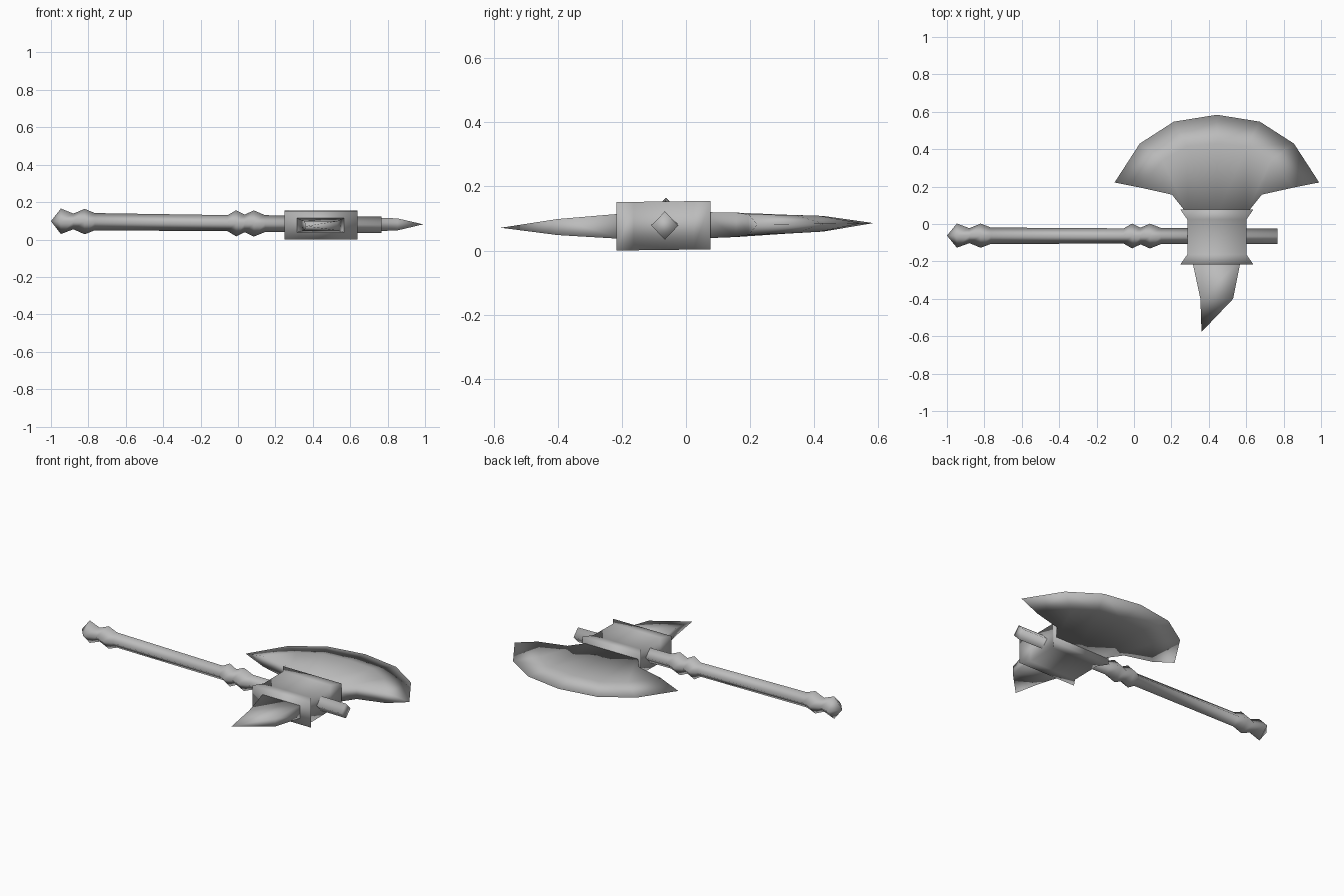
import bpy, bmesh, math

cube = bpy.data.objects.get("Cube")
if cube:
    bpy.data.objects.remove(cube, do_unlink=True)

steel = bpy.data.materials.new("plain grey")
steel.use_nodes = True
GREY = (0.5, 0.5, 0.5, 1.0)
steel.diffuse_color = GREY
steel.node_tree.nodes["Principled BSDF"].inputs["Base Color"].default_value = GREY

HEAD_X = 0.443          # centre line of the axe head


def mid_z(y):
    """Slightly tilted middle plane of the head."""
    return 0.0785 + 0.0125 * y


def finish(name, bm):
    """Weld, orient and smooth a part, then add it to the scene."""
    bmesh.ops.remove_doubles(bm, verts=bm.verts, dist=0.0005)
    bmesh.ops.recalc_face_normals(bm, faces=bm.faces)
    mesh = bpy.data.meshes.new(name)
    bm.to_mesh(mesh)
    bm.free()
    mesh.materials.append(steel)
    mesh.shade_smooth()
    obj = bpy.data.objects.new(name, mesh)
    bpy.context.collection.objects.link(obj)
    return obj


def loft(name, rings):
    """Skin a row of equal-sized rings; a ring of coincident points makes a tip."""
    bm = bmesh.new()
    rows = [[bm.verts.new(p) for p in ring] for ring in rings]
    n = len(rows[0])
    for a, b in zip(rows, rows[1:]):
        for i in range(n):
            j = (i + 1) % n
            bm.faces.new((a[i], a[j], b[j], b[i]))
    bm.faces.new(rows[0])
    bm.faces.new(rows[-1])
    return finish(name, bm)


def slab(y, x0, x1, half):
    """Rectangular section of the head at depth y."""
    z = mid_z(y)
    return [(x0, y, z - half), (x1, y, z - half), (x1, y, z + half), (x0, y, z + half)]


# Handle: four-sided turned shaft with a double pommel and a double collar
profile = [(-1.0, 0.0), (-0.947, 0.068), (-0.88, 0.042), (-0.82, 0.068), (-0.765, 0.046),
           (-0.055, 0.043), (-0.01, 0.070), (0.035, 0.047), (0.085, 0.070), (0.145, 0.045),
           (0.768, 0.044)]
rings = []
for x, r in profile:
    t = (x + 1) / 1.768
    cy, cz = -0.062 - 0.004 * t, 0.098 - 0.020 * t
    rings.append([(x, cy + 0.95 * r * math.sin(k * math.pi / 2), cz + r * math.cos(k * math.pi / 2))
                  for k in range(4)])
loft("handle", rings)

# Head socket: block pinched between two flared ends
loft("head_socket", [slab(y, HEAD_X - w, HEAD_X + w, 0.0755)
                     for y, w in [(-0.216, 0.195), (-0.163, 0.158), (0.024, 0.158), (0.077, 0.195)]])

# Rear spike with a slanted point
loft("rear_spike", [slab(-0.19, 0.31, 0.572, 0.040), slab(-0.40, 0.355, 0.53, 0.025),
                    slab(-0.577, 0.361, 0.361, 0.0)])

# Blade: columns from the centre outward; each holds back, ridge and edge points
# as (offset from centre, y, half thickness)
columns = [
    [(0.0, 0.05, 0.041), (0.0, 0.43, 0.024), (0.0, 0.584, 0.0)],
    [(0.155, 0.05, 0.041), (0.16, 0.415, 0.025), (0.23, 0.547, 0.0)],
    [(0.24, 0.157, 0.038), (0.29, 0.34, 0.028), (0.412, 0.43, 0.0)],
]
shoulder, tip = (0.41, 0.195, 0.032), (0.547, 0.222, 0.0)

bm = bmesh.new()


def add_face(points, side, top):
    bm.faces.new([bm.verts.new((HEAD_X + side * x, y, mid_z(y) + top * h)) for x, y, h in points])


def add_wall(a, b, side):
    (ax, ay, ah), (bx, by, bh) = a, b
    ring = [(ax, ay, ah), (bx, by, bh), (bx, by, -bh), (ax, ay, -ah)]
    add_face(ring if bh else ring[:2] + ring[3:], side, 1)


for side in (-1, 1):
    for top in (-1, 1):
        for a, b in zip(columns, columns[1:]):
            for i in range(2):
                add_face((a[i], a[i + 1], b[i + 1], b[i]), side, top)
        back, ridge, edge = columns[-1]
        add_face((back, ridge, shoulder), side, top)
        add_face((ridge, edge, shoulder), side, top)
        add_face((shoulder, edge, tip), side, top)
    backs = [c[0] for c in columns] + [shoulder, tip]
    for a, b in zip(backs, backs[1:]):
        add_wall(a, b, side)
finish("axe_blade", bm)
